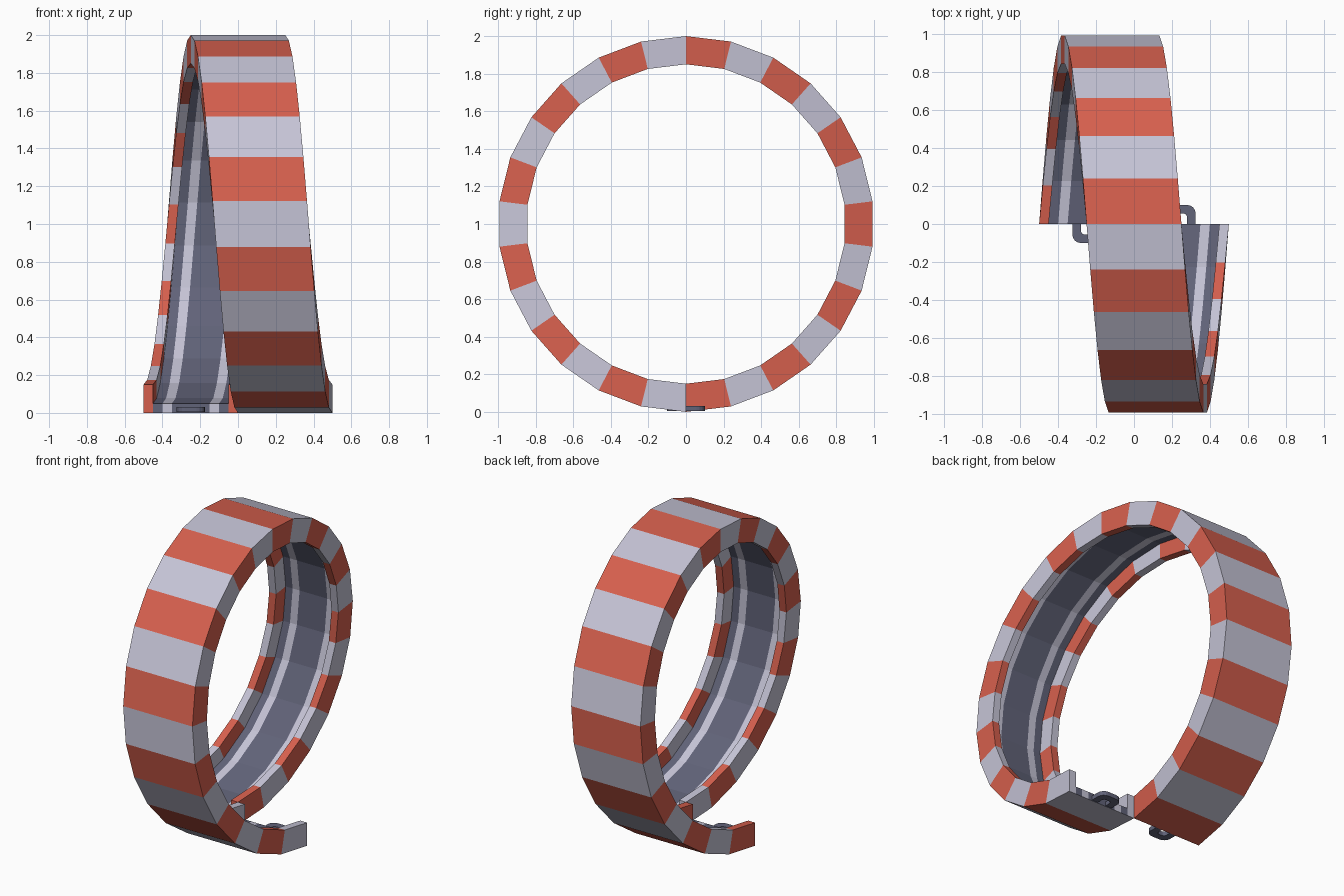
import bpy, bmesh, math

if "Cube" in bpy.data.objects:
    bpy.data.objects.remove(bpy.data.objects["Cube"])

SEG = 26          # straight facets around the loop
SHIFT = 0.5       # sideways travel over one full turn


def material(name, rgb):
    m = bpy.data.materials.new(name)
    m.diffuse_color = (*rgb, 1)
    m.use_nodes = True
    m.node_tree.nodes["Principled BSDF"].inputs["Base Color"].default_value = m.diffuse_color
    return m


RED = material("track red", (0.67, 0.115, 0.075))
LIGHT = material("light grey", (0.56, 0.55, 0.67))
DARK = material("dark slate", (0.12, 0.125, 0.19))


def finish(name, bm, mats):
    bmesh.ops.recalc_face_normals(bm, faces=bm.faces[:])
    me = bpy.data.meshes.new(name)
    bm.to_mesh(me)
    bm.free()
    for m in mats:
        me.materials.append(m)
    ob = bpy.data.objects.new(name, me)
    bpy.context.collection.objects.link(ob)
    return ob


# Channel cross-section (sideways offset, radius): inner side, then outer side
us = [-0.20, -0.15, -0.10, 0.10, 0.15, 0.20]
inner = [(-0.25, 0.85), (-0.20, 0.85)] + [(u, 0.95) for u in us] + [(0.20, 0.85), (0.25, 0.85)]
outer = [(u, 1.0) for u in [0.25] + us[::-1] + [-0.25]]
section = inner + outer
N = len(section)
lane = {2: 2, 3: 1, 4: 2, 5: 1, 6: 2}   # floor edges: dark and light lanes

# Track: section swept along a sideways-drifting loop
bm = bmesh.new()
rings = []
for i in range(SEG + 1):
    t = i / SEG
    a = 2 * math.pi * t
    x = SHIFT * (t - 0.5)
    rings.append([bm.verts.new((x + u, r * math.sin(a), 1 - r * math.cos(a))) for u, r in section])
for i in range(SEG):
    for k in range(N):
        n = (k + 1) % N
        f = bm.faces.new((rings[i][k], rings[i][n], rings[i + 1][n], rings[i + 1][k]))
        f.material_index = lane.get(k, i % 2)

# End caps: two striped walls and the lane ends between them
for ring, stripe in ((rings[0], 0), (rings[-1], (SEG - 1) % 2)):
    caps = [((0, 1, 2, 16, 17), stripe), ((7, 8, 9, 10, 11), stripe)]
    caps += [((k, k + 1, 17 - k, 18 - k), lane[k]) for k in range(2, 7)]
    for idx, mat in caps:
        bm.faces.new([ring[j] for j in idx]).material_index = mat
finish("loop_track", bm, [RED, LIGHT, DARK])


def rounded_u(w, d, rad):
    """Half-outline of a U with rounded corners, from one foot to the other."""
    pts = [(w, 0)]
    for s, start in ((1, 0), (-1, 90)):
        for j in range(5):
            a = math.radians(start + j * 22.5)
            pts.append((s * (w - rad) + rad * math.cos(a), d - rad + rad * math.sin(a)))
    return pts + [(-w, 0)]


# Connector hooks, one projecting from each end
def hook(name, cx, side):
    bm = bmesh.new()
    z0, z1 = 0.004, 0.032
    loops = []
    for p, q in zip(rounded_u(0.075, 0.1, 0.045), rounded_u(0.03, 0.055, 0.02)):
        loops.append([bm.verts.new((cx + side * c[0], side * c[1], z))
                      for c, z in ((p, z0), (p, z1), (q, z1), (q, z0))])
    for a, b in zip(loops, loops[1:]):
        for k in range(4):
            n = (k + 1) % 4
            bm.faces.new((a[k], a[n], b[n], b[k]))
    bm.faces.new(loops[0])
    bm.faces.new(loops[-1])
    finish(name, bm, [DARK])


hook("start_hook", -0.25, -1)
hook("end_hook", 0.25, 1)
